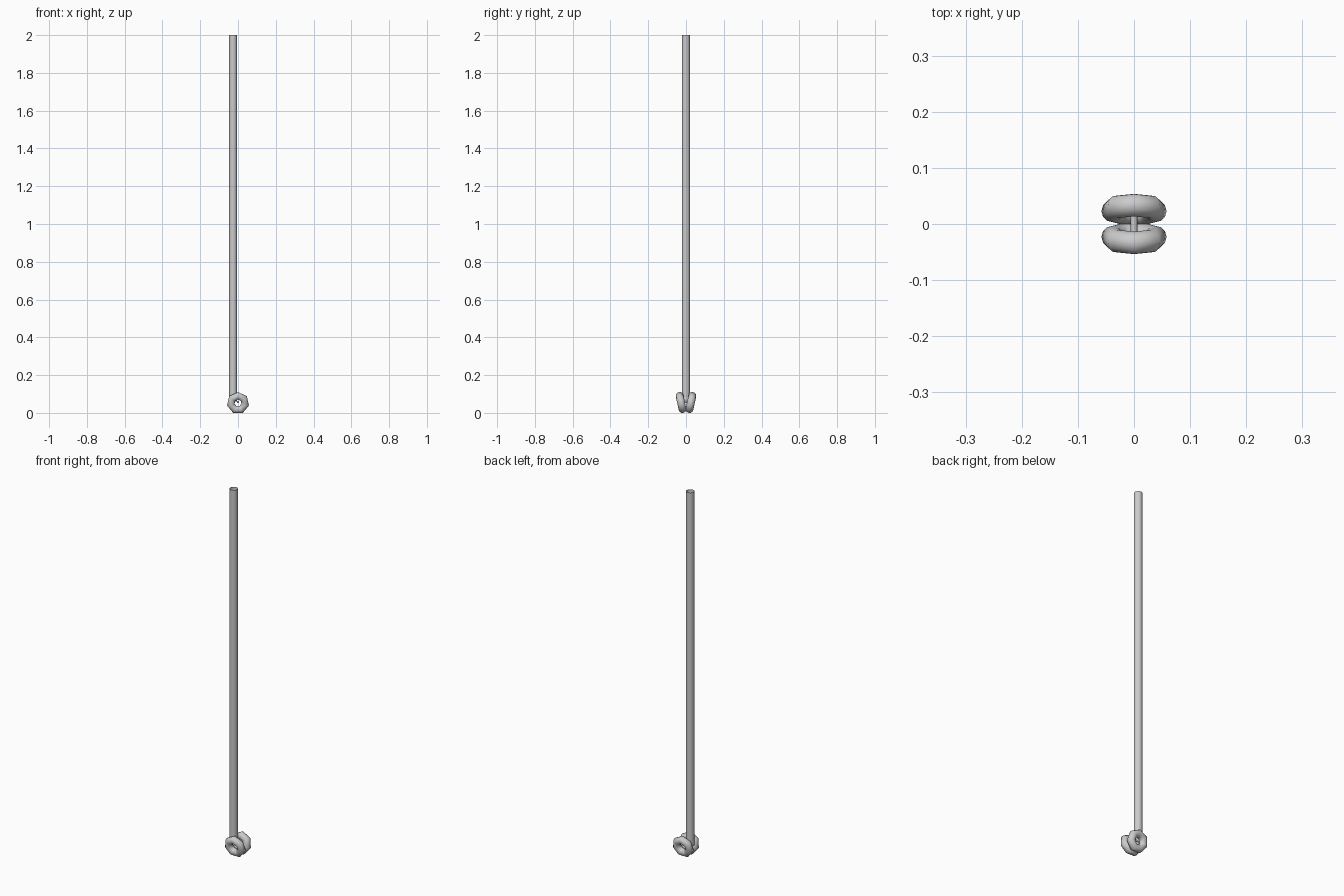
import bpy
from math import radians
from mathutils import Matrix

if "Cube" in bpy.data.objects:
    bpy.data.objects.remove(bpy.data.objects["Cube"])


def smooth(obj, angle=60):
    bpy.ops.object.select_all(action='DESELECT')
    obj.select_set(True)
    bpy.context.view_layer.objects.active = obj
    bpy.ops.object.shade_smooth_by_angle(angle=radians(angle))


# Long open-ended leg tube, set slightly behind the axle
bottom, top = 0.06, 2.0
bpy.ops.mesh.primitive_cylinder_add(vertices=12, radius=0.021, depth=top - bottom,
                                    end_fill_type='NOTHING',
                                    location=(-0.026, 0, (top + bottom) / 2))
leg = bpy.context.object
leg.name = "leg_tube"
smooth(leg)

# Pair of low-poly ring wheels, splayed apart at the top
for side, label in ((-1, "front"), (1, "back")):
    bpy.ops.mesh.primitive_torus_add(major_segments=7, minor_segments=12,
                                     major_radius=0.039, minor_radius=0.0205)
    wheel = bpy.context.object
    wheel.name = label + "_wheel"
    wheel.data.transform(Matrix.Translation((0, side * 0.0255, 0.056))
                         @ Matrix.Rotation(radians(90 - side * 12), 4, 'X')
                         @ Matrix.Rotation(radians(90), 4, 'Z'))
    low = min(v.co.z for v in wheel.data.vertices)
    wheel.data.transform(Matrix.Translation((0, 0, -low)))
    smooth(wheel)

# Short axle joining the wheels
bpy.ops.mesh.primitive_cylinder_add(vertices=8, radius=0.006, depth=0.036,
                                    location=(0, 0, 0.058),
                                    rotation=(radians(90), 0, 0))
axle = bpy.context.object
axle.name = "axle"
smooth(axle)
